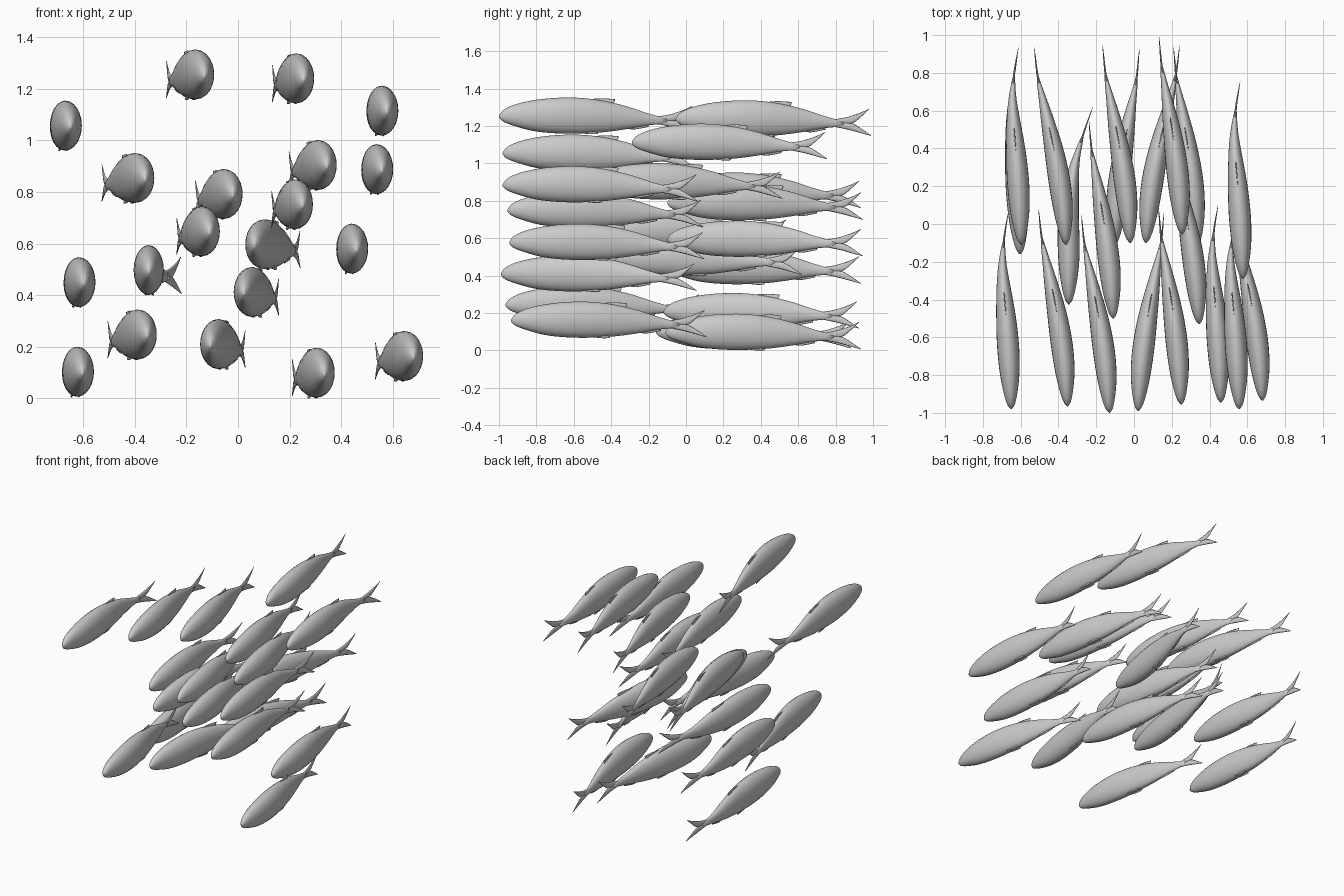
import bpy, bmesh, math

if "Cube" in bpy.data.objects:
    bpy.data.objects.remove(bpy.data.objects["Cube"])

# body stations: distance from nose, top, bottom, half width
BODY = [(0, .003, -.008, .003), (.02, .030, -.028, .018), (.08, .060, -.052, .035),
        (.18, .084, -.079, .051), (.30, .097, -.092, .058), (.42, .098, -.094, .056),
        (.55, .083, -.087, .047), (.68, .053, -.070, .033), (.78, .020, -.052, .020),
        (.86, -.003, -.043, .010), (.90, -.008, -.043, .004)]
# thin fins, same station format
FINS = [
    [(.85, -.002, -.026, .006), (.91, .008, -.026, .005), (.95, .020, -.022, .004),
     (.99, .034, .010, .003), (1.035, .055, .052, .001)],                # upper tail lobe
    [(.85, -.022, -.043, .006), (.91, -.020, -.055, .005), (.95, -.026, -.065, .004),
     (.99, -.050, -.076, .003), (1.045, -.088, -.091, .001)],           # lower tail lobe
    [(.50, .092, .07, .002), (.55, .095, .06, .003), (.60, .092, .05, .003),
     (.62, .090, .082, .001)],                                          # dorsal fin
    [(.69, -.05, -.068, .002), (.72, -.05, -.072, .003), (.80, -.04, -.058, .001)],  # anal fin
]
PELVIC = [(.44, -.08, -.092, .002), (.49, -.08, -.097, .003), (.53, -.088, -.096, .001)]

# sideways swim curves: distance from nose, offset
STRAIGHT = [(0, 0), (.24, -.011), (.47, -.026), (.75, -.046), (.90, -.038), (1.04, -.016)]
SLANT = [(0, 0), (.24, -.13), (.47, -.34), (.72, -.66), (.88, -.88), (1.04, -1)]
FLICK = [(0, 0), (.24, 0), (.47, 0), (.72, .027), (.88, .07), (1.04, .125)]


def smooth(table, s):
    """Cubic interpolation through a table of stations."""
    n = len(table)
    i = 0
    while i < n - 2 and s > table[i + 1][0]:
        i += 1
    a, b = table[i], table[i + 1]
    p, q = table[max(i - 1, 0)], table[min(i + 2, n - 1)]
    h = b[0] - a[0]
    t = (s - a[0]) / h
    out = []
    for k in range(1, len(a)):
        m0 = (b[k] - p[k]) / (b[0] - p[0]) * h
        m1 = (q[k] - a[k]) / (q[0] - a[0]) * h
        out.append((2*t**3 - 3*t*t + 1) * a[k] + (t**3 - 2*t*t + t) * m0
                   + (3*t*t - 2*t**3) * b[k] + (t**3 - t*t) * m1)
    return out


def loft(bm, table, bend, steps, sides, shift=0):
    """Oval rings along the swim curve, skinned and capped."""
    rings = []
    for i in range(steps + 1):
        u = i / steps
        if table is BODY:
            u = u ** 1.5          # denser rings at the nose
        s = table[0][0] + (table[-1][0] - table[0][0]) * u
        top, bot, w = smooth(table, s)
        cx, cz, hz = bend(s) + shift, (top + bot) / 2, (top - bot) / 2
        rings.append([bm.verts.new((cx + max(w, .001) * math.cos(a), s, cz + hz * math.sin(a)))
                      for a in (2 * math.pi * j / sides for j in range(sides))])
    for r0, r1 in zip(rings, rings[1:]):
        for j in range(sides):
            k = (j + 1) % sides
            bm.faces.new((r0[j], r1[j], r1[k], r0[k]))
    bm.faces.new(rings[0])
    bm.faces.new(rings[-1][::-1])


def make_fish(index, x, y, z, kind, tail=0):
    if kind == 'slant':           # tail = sideways reach of the tail tip
        bend = lambda s: -tail * smooth(SLANT, s)[0]
    else:
        curve = STRAIGHT if kind == 'straight' else FLICK
        bend = lambda s: smooth(curve, s)[0]
    bm = bmesh.new()
    loft(bm, BODY, bend, 30, 24)
    for fin in FINS:
        loft(bm, fin, bend, 10, 8)
    for side in (-1, 1):
        loft(bm, PELVIC, bend, 6, 8, side * .014)
    bmesh.ops.recalc_face_normals(bm, faces=bm.faces)
    mesh = bpy.data.meshes.new(f"fish_{index:02d}")
    bm.to_mesh(mesh)
    bm.free()
    for p in mesh.polygons:
        p.use_smooth = True
    ob = bpy.data.objects.new(mesh.name, mesh)
    ob.location = (x, y, z)
    bpy.context.collection.objects.link(ob)


# the school: nose position, swim curve, tail reach
SCHOOL = [
    (-.65, -.98, 1.055, 'straight'), (.577, -.29, 1.113, 'straight'),
    (.557, -.98, .886, 'straight'), (.46, -.945, .578, 'straight'),
    (-.597, -.11, .448, 'straight'), (-.603, -.16, .101, 'straight'),
    (-.13, -1.0, 1.253, 'slant', -.148), (.255, -.055, 1.238, 'slant', -.122),
    (-.36, -.11, .852, 'slant', -.168), (.345, -.53, .902, 'slant', -.148),
    (-.02, -.10, .79, 'slant', -.146), (.25, -.955, .75, 'slant', -.12),
    (-.11, -.50, .645, 'slant', -.128), (-.352, -.965, .245, 'slant', -.153),
    (.335, -.11, .097, 'slant', -.125), (.68, -.935, .162, 'slant', -.148),
    (.063, -.10, .595, 'slant', .178), (.022, -.99, .41, 'slant', .136),
    (-.108, -.12, .208, 'slant', .136), (-.345, -.425, .495, 'flick'),
]
for i, f in enumerate(SCHOOL, 1):
    make_fish(i, *f)
